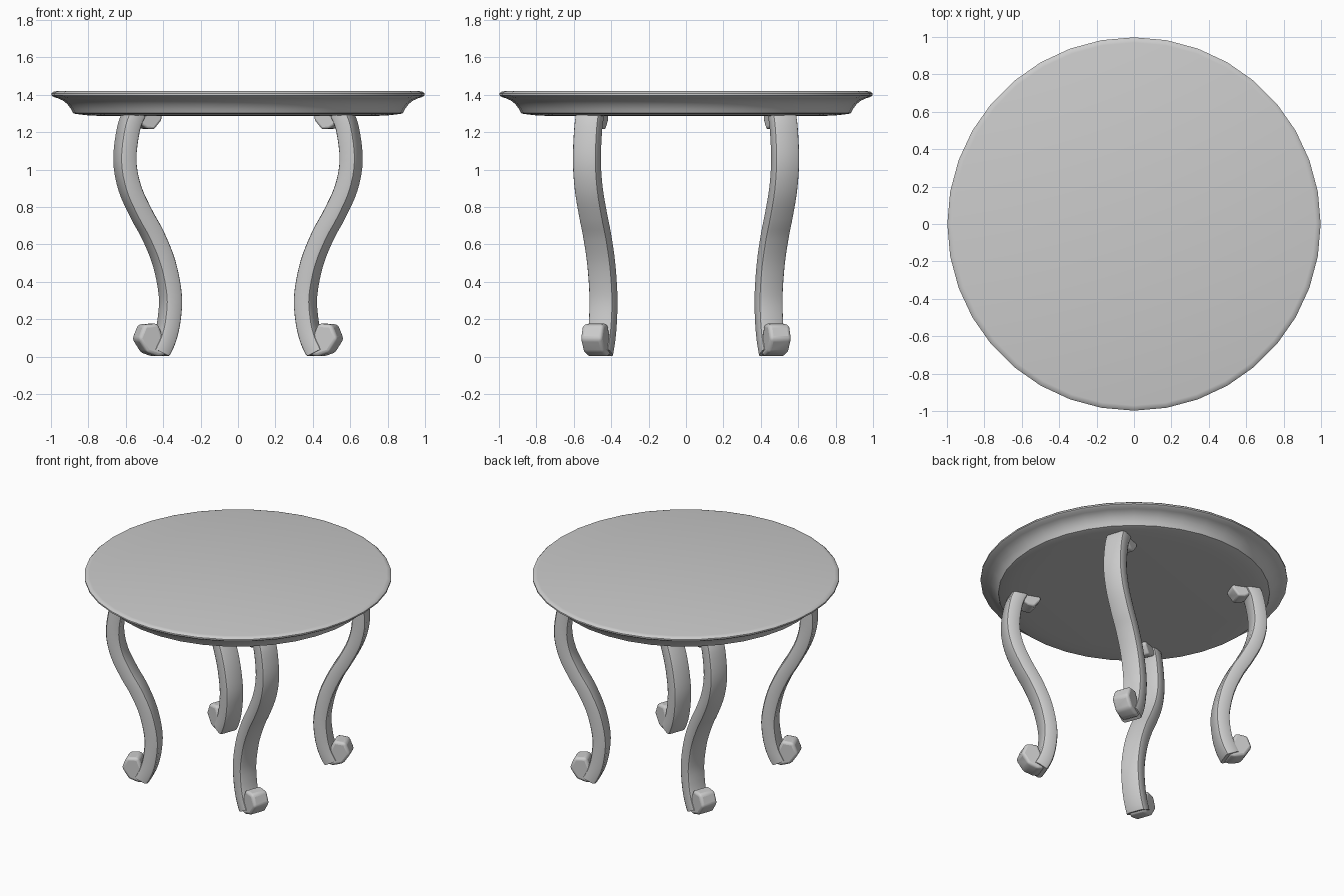
import bpy, bmesh, math
from mathutils import Vector

if "Cube" in bpy.data.objects:
    bpy.data.objects.remove(bpy.data.objects["Cube"])

ANG = math.radians(20)            # plan direction in which each leg bends
CA, SA = math.cos(ANG), math.sin(ANG)
KNEE = Vector((0.605, 0.53))      # plan position of the leg's widest point


def place(u, v, z):
    """Leg plane coordinates (along bend, across bend, height) to world."""
    return (KNEE.x + u * CA - v * SA, KNEE.y + u * SA + v * CA, z)


def to_u(x):
    return (x - KNEE.x) / CA


def finish(bm, name, mirror=False, bevel=0.0, angle=35):
    bmesh.ops.remove_doubles(bm, verts=bm.verts, dist=1e-5)
    bmesh.ops.recalc_face_normals(bm, faces=bm.faces)
    me = bpy.data.meshes.new(name)
    bm.to_mesh(me)
    bm.free()
    ob = bpy.data.objects.new(name, me)
    bpy.context.collection.objects.link(ob)
    if bevel:
        m = ob.modifiers.new("Bevel", 'BEVEL')
        m.width, m.segments = bevel, 3
    if mirror:
        m = ob.modifiers.new("Mirror", 'MIRROR')
        m.use_axis = (True, True, False)
        m.use_mirror_merge = False
    bpy.ops.object.select_all(action='DESELECT')
    ob.select_set(True)
    bpy.context.view_layer.objects.active = ob
    bpy.ops.object.shade_smooth_by_angle(angle=math.radians(angle))
    return ob


def skin(bm, rings):
    """Join closed rings of vertices with quads and cap both ends."""
    n = len(rings[0])
    for a, b in zip(rings, rings[1:]):
        for i in range(n):
            j = (i + 1) % n
            bm.faces.new((a[i], a[j], b[j], b[i]))
    bm.faces.new(rings[0])
    bm.faces.new(rings[-1])


def smooth_path(pts, steps=4):
    """Catmull-Rom interpolation through the points."""
    p = [2 * pts[0] - pts[1]] + pts + [2 * pts[-1] - pts[-2]]
    out = []
    for a, b, c, d in zip(p, p[1:], p[2:], p[3:]):
        for k in range(steps):
            t = k / steps
            out.append(0.5 * (2 * b + (c - a) * t + (2 * a - 5 * b + 4 * c - d) * t * t
                              + (3 * b - a - 3 * c + d) * t ** 3))
    return out + [pts[-1]]


# Round top with a moulded edge
profile = [(0.97, 1.42), (0.988, 1.416), (0.998, 1.407), (0.998, 1.397), (0.985, 1.388),
           (0.96, 1.381), (0.935, 1.369), (0.912, 1.35), (0.893, 1.325), (0.882, 1.302),
           (0.868, 1.298), (0.80, 1.29), (0.70, 1.286)]
SIDES = 36
bm = bmesh.new()
rings = [[bm.verts.new((r * math.cos(i * math.tau / SIDES), r * math.sin(i * math.tau / SIDES), z))
          for i in range(SIDES)] for r, z in profile]
skin(bm, rings)
finish(bm, "table_top", angle=40)

# Cabriole legs: chamfered bar swept along an S curve
centre = [(0.55, 1.31), (0.585, 1.22), (0.605, 1.05), (0.578, 0.90), (0.515, 0.76),
          (0.455, 0.65), (0.395, 0.50), (0.362, 0.33), (0.368, 0.20), (0.39, 0.10), (0.425, 0.02)]
path = smooth_path([Vector((to_u(x), z)) for x, z in centre])
T, W, C = 0.0485, 0.07, 0.022     # half thickness, half width, chamfer
K = C * 0.3
section = [(T, W - C), (T - K, W - K), (T - C, W)]
section += [(-t, w) for t, w in reversed(section)]
section += [(-t, -w) for t, w in section]
bm = bmesh.new()
rings = []
for i, p in enumerate(path):
    d = (path[min(i + 1, len(path) - 1)] - path[max(i - 1, 0)]).normalized()
    nrm = Vector((-d.y, d.x))
    rings.append([bm.verts.new(place(p.x + nrm.x * t, w, max(0.005, p.y + nrm.y * t)))
                  for t, w in section])
skin(bm, rings)
finish(bm, "legs", mirror=True)


def scroll(name, outline, half_width, bevel):
    """Rounded block extruded across the leg plane."""
    b = bmesh.new()
    skin(b, [[b.verts.new(place(to_u(x), v, z)) for x, z in outline]
             for v in (-half_width, half_width)])
    finish(b, name, mirror=True, bevel=bevel, angle=50)


# Toes curling outward at the floor
scroll("feet", [(0.40, 0.01), (0.44, 0.0), (0.505, 0.022), (0.55, 0.095),
                (0.52, 0.172), (0.445, 0.178), (0.415, 0.10)], 0.06, 0.018)

# Small scrolls curling inward under the top
scroll("upper_scrolls", [(0.545, 1.30), (0.425, 1.30), (0.425, 1.265),
                         (0.465, 1.215), (0.505, 1.22), (0.55, 1.25)], 0.055, 0.012)
